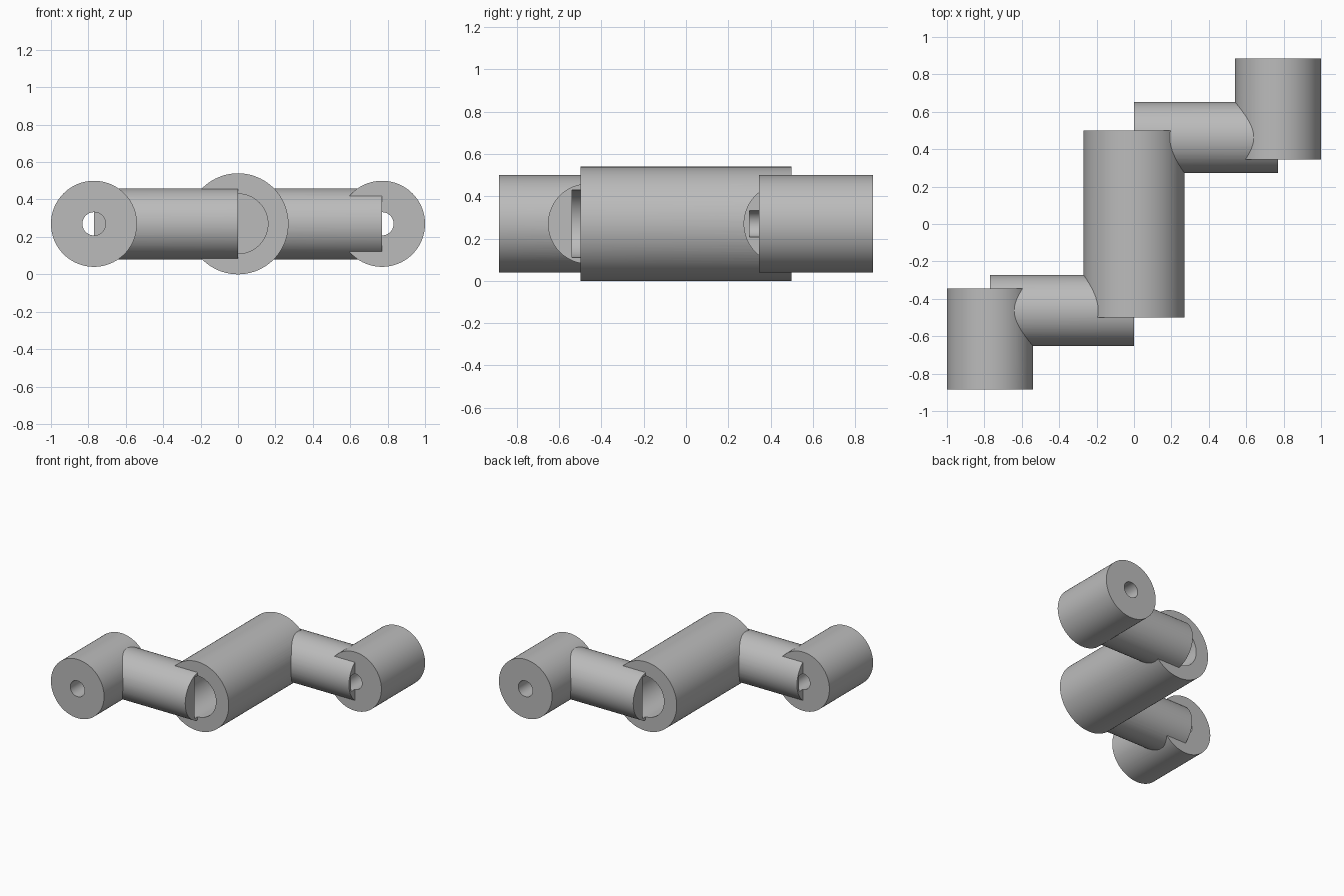
import bpy
import math

cube = bpy.data.objects.get("Cube")
if cube:
    bpy.data.objects.remove(cube, do_unlink=True)

AXIS_Z = 0.27      # height shared by every cylinder axis
END_X = 0.77       # offset of the end barrels
ARM_Y = 0.4625     # offset of the connecting arms

grey = bpy.data.materials.new("plain grey")
grey.use_nodes = True
grey.diffuse_color = (0.5, 0.5, 0.5, 1)
grey.node_tree.nodes["Principled BSDF"].inputs["Base Color"].default_value = (0.5, 0.5, 0.5, 1)


def cylinder(name, radius, length, x, y, axis):
    rotation = (math.pi / 2, 0, 0) if axis == "Y" else (0, math.pi / 2, 0)
    bpy.ops.mesh.primitive_cylinder_add(vertices=96, radius=radius, depth=length,
                                        location=(x, y, AXIS_Z), rotation=rotation)
    obj = bpy.context.object
    obj.name = name
    obj.data.materials.append(grey)
    return obj


def combine(target, tool, operation):
    mod = target.modifiers.new(operation.lower(), "BOOLEAN")
    mod.operation = operation
    mod.solver = "EXACT"
    mod.object = tool
    bpy.ops.object.select_all(action="DESELECT")
    bpy.context.view_layer.objects.active = target
    target.select_set(True)
    bpy.ops.object.modifier_apply(modifier=mod.name)
    bpy.data.objects.remove(tool, do_unlink=True)


# Central barrel
body = cylinder("offset_link_body", 0.27, 1.0, 0, 0, "Y")

# Arms and end barrels, repeated with half-turn symmetry
for side in (-1, 1):
    combine(body, cylinder("arm", 0.19, END_X, side * END_X / 2, side * ARM_Y, "X"), "UNION")
    combine(body, cylinder("end_barrel", 0.23, 0.54, side * END_X, side * 0.615, "Y"), "UNION")

# Bores, each reaching slightly past its barrel into the arms
combine(body, cylinder("central_bore", 0.16, 1.08, 0, 0, "Y"), "DIFFERENCE")
for side in (-1, 1):
    combine(body, cylinder("end_bore", 0.062, 0.63, side * END_X, side * 0.615, "Y"), "DIFFERENCE")

# Smooth curved walls with sharp rims
bpy.ops.object.select_all(action="DESELECT")
body.select_set(True)
bpy.context.view_layer.objects.active = body
bpy.ops.object.shade_smooth_by_angle(angle=math.radians(30))
